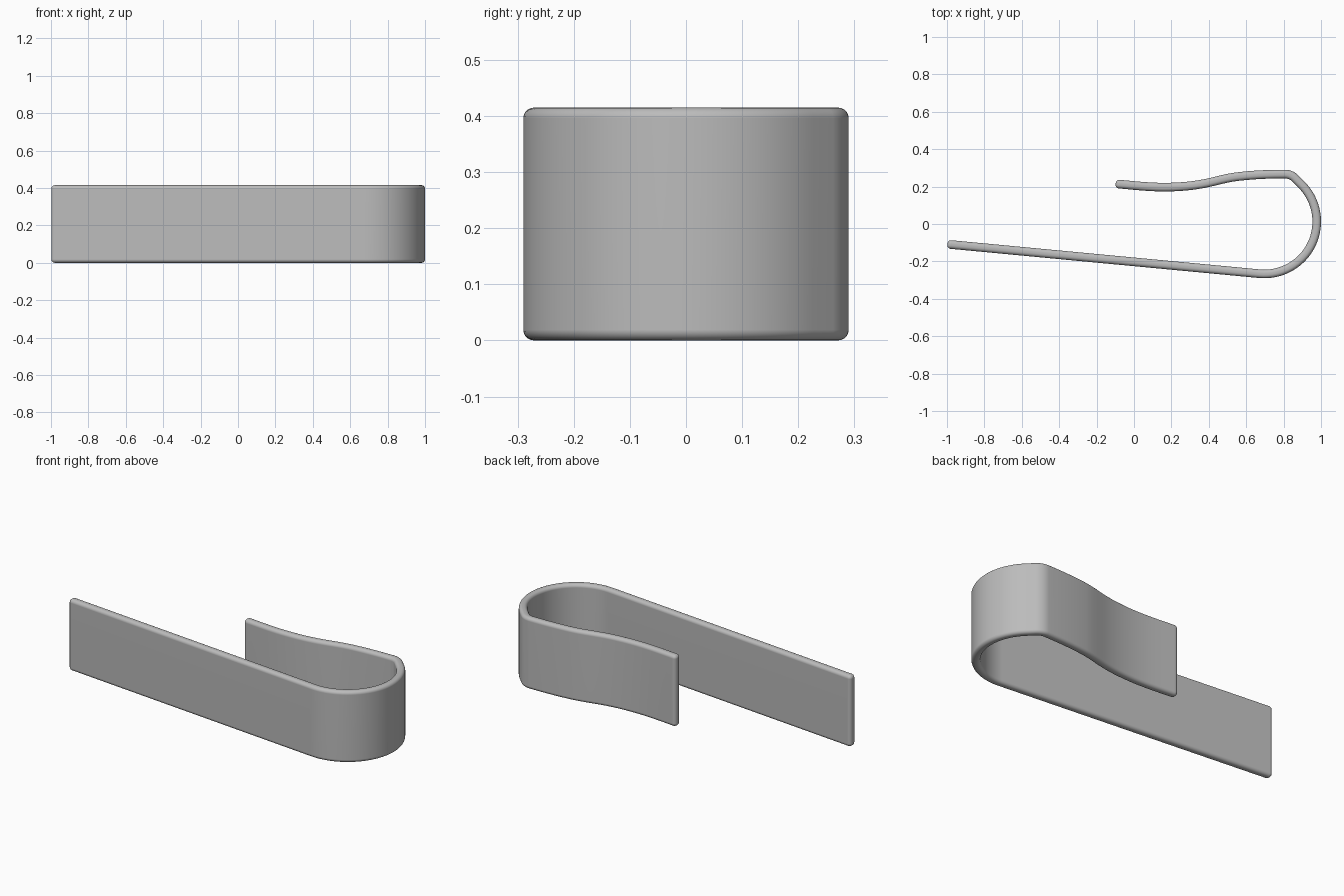
import bpy, bmesh, math
from mathutils import Vector
from mathutils.geometry import interpolate_bezier

cube = bpy.data.objects.get("Cube")
if cube:
    bpy.data.objects.remove(cube, do_unlink=True)

HALF_T, HALF_H, ROUND = 0.023, 0.2075, 0.019
STEPS = 5


def hermite(a, b, slope_a, slope_b, count):
    """Curve between two points running along x with the given slopes."""
    third = (b.x - a.x) / 3
    return interpolate_bezier(a, a + Vector((third, third * slope_a)),
                              b - Vector((third, third * slope_b)), b, count)


# Centre line: straight leg, round bend, tight corner, wavy short leg
center, radius = Vector((0.697, 0.013)), 0.28
start_angle, end_angle = math.radians(-95.2), math.radians(45)
arc = []
for i in range(33):
    a = start_angle + (end_angle - start_angle) * i / 32
    arc.append(center + radius * Vector((math.cos(a), math.sin(a))))
path = [Vector((-0.998, -0.108))] + arc

corner, tangent = Vector((0.839, 0.267)), 0.03
c0 = corner + Vector((1, -1)).normalized() * tangent
c1 = corner - Vector((tangent, 0))
path += interpolate_bezier(c0, c0.lerp(corner, 0.6), c1.lerp(corner, 0.6), c1, 8)

wave = [(c1, 0), (Vector((0.55, 0.253)), 0.12), (Vector((0.38, 0.217)), 0.2),
        (Vector((0.16, 0.197)), 0), (Vector((-0.098, 0.215)), -0.09)]
for (a, sa), (b, sb) in zip(wave, wave[1:]):
    path += hermite(a, b, sa, sb, 10)[1:]


# Tangents, and sections that shrink at both ends to round them off
def direction(i):
    before, after = path[max(i - 1, 0)], path[min(i + 1, len(path) - 1)]
    return (after - before).normalized()


dirs = [direction(i) for i in range(len(path))]
dirs[1] = dirs[0]
head, tail = [], []
for k in range(STEPS + 1):
    t = math.pi / 2 * k / STEPS
    along, inset = ROUND * (1 - math.sin(t)), ROUND * (1 - math.cos(t))
    head.append((path[0] + dirs[0] * along, dirs[0], inset))
    tail.append((path[-1] - dirs[-1] * along, dirs[-1], inset))
body = [(p, d, 0) for p, d in zip(path[1:-1], dirs[1:-1])]
sections = head[::-1] + body + tail


def ring(bm, point, d, inset):
    """Rounded rectangle across the strip."""
    normal = Vector((-d.y, d.x))
    r = max(ROUND - inset, 0.001)
    verts = []
    for q, (sx, sz) in enumerate(((1, 1), (-1, 1), (-1, -1), (1, -1))):
        for k in range(STEPS + 1):
            a = math.pi / 2 * (q + k / STEPS)
            u = sx * (HALF_T - inset - r) + r * math.cos(a)
            w = sz * (HALF_H - inset - r) + r * math.sin(a)
            p = point + normal * u
            verts.append(bm.verts.new((p.x, p.y, HALF_H + w)))
    return verts


# Head rings run from the tip inwards
bm = bmesh.new()
sections[:STEPS + 1] = sorted(sections[:STEPS + 1], key=lambda s: s[0].x)
tip = sections[-STEPS - 1:]
sections[-STEPS - 1:] = sorted(tip, key=lambda s: -s[0].x)
rings = [ring(bm, *s) for s in sections]
for a, b in zip(rings, rings[1:]):
    for i in range(len(a)):
        j = (i + 1) % len(a)
        bm.faces.new((a[i], a[j], b[j], b[i]))
bm.faces.new(rings[0])
bm.faces.new(rings[-1])
bmesh.ops.recalc_face_normals(bm, faces=bm.faces)
mesh = bpy.data.meshes.new("bent_clip_strip")
bm.to_mesh(mesh)
bm.free()

# Plain grey metal
mat = bpy.data.materials.new("grey_metal")
mat.use_nodes = True
color = (0.5, 0.5, 0.5, 1)
mat.diffuse_color = color
mat.node_tree.nodes["Principled BSDF"].inputs["Base Color"].default_value = color
mesh.materials.append(mat)

clip = bpy.data.objects.new("bent_clip_strip", mesh)
bpy.context.collection.objects.link(clip)
bpy.ops.object.select_all(action="DESELECT")
clip.select_set(True)
bpy.context.view_layer.objects.active = clip
bpy.ops.object.shade_smooth_by_angle(angle=math.radians(35))
weighted = clip.modifiers.new("even_shading", "WEIGHTED_NORMAL")
weighted.keep_sharp = True
